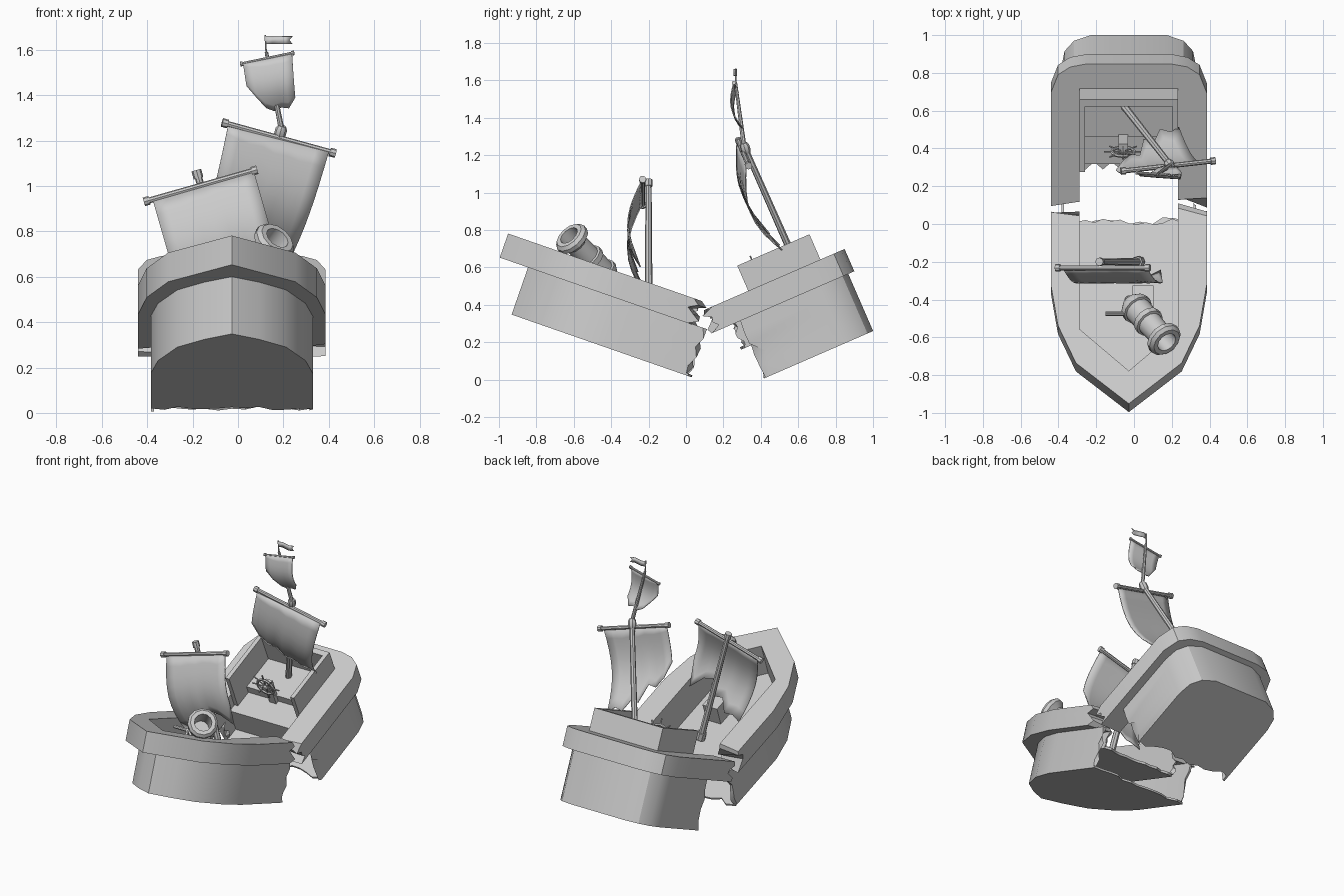
import bpy, bmesh, math, random
from mathutils import Matrix, Vector as V

if "Cube" in bpy.data.objects:
    bpy.data.objects.remove(bpy.data.objects["Cube"])
random.seed(4)
CX = -0.0275
BOW = Matrix.Translation((CX, .01, .02)) @ Matrix.Rotation(math.radians(-19.2), 4, 'X')
STERN = Matrix.Translation((CX, .42, .008)) @ Matrix.Rotation(math.radians(23.5), 4, 'X')
I = Matrix.Identity(4)

def make(name, verts, faces, M=I):
    me = bpy.data.meshes.new(name)
    me.from_pydata([tuple(v) for v in verts], [], faces)
    bm = bmesh.new(); bm.from_mesh(me)
    bmesh.ops.recalc_face_normals(bm, faces=bm.faces)
    bm.to_mesh(me); bm.free()
    ob = bpy.data.objects.new(name, me)
    bpy.context.collection.objects.link(ob)
    ob.matrix_world = M
    return ob

def loft(name, rings, M=I):
    n = len(rings[0])
    faces = [(k*n+i, k*n+(i+1) % n, (k+1)*n+(i+1) % n, (k+1)*n+i)
             for k in range(len(rings)-1) for i in range(n)]
    faces += [tuple(range(n)), tuple(range((len(rings)-1)*n, len(rings)*n))]
    return make(name, [p for r in rings for p in r], faces, M)

def full(half):
    return half + [(-x, y) for x, y in reversed(half) if x > 0]

def band(name, M, outer, inner, z0, z1, jag=0, levels=5):
    """U-shaped wall whose two open ends are broken off raggedly."""
    o, i = full(outer), full(inner)[::-1]
    rings = []
    for k in range(levels+1):
        z = z0 + (z1-z0)*k/levels
        ring = [V((x, y, z)) for x, y in o + i]
        for e in (0, len(o)-1, len(o), len(o)+len(i)-1):
            ring[e].y += random.uniform(-jag, jag)
        rings.append(ring)
    return loft(name, rings, M)

def slab(name, M, half, z0, z1, jag=0, n=12):
    """Flat floor with a splintered open edge."""
    x0, y0 = half[0]
    pts = full(half) + [(-x0 + 2*x0*k/n, y0 + random.uniform(-jag, jag)) for k in range(1, n)]
    return loft(name, [[(x, y, z) for x, y in pts] for z in (z0, z1)], M)

def box(name, M, x, y, z):
    return loft(name, [[(a, b, c) for a, b in ((x[0], y[0]), (x[1], y[0]), (x[1], y[1]), (x[0], y[1]))]
                       for c in z], M)

def turned(name, a, b, prof, sides=8, M=I):
    """Lathe a (radius, fraction) profile along the axis a-b."""
    a, b = V(a), V(b)
    q = (b-a).to_track_quat('Z', 'Y')
    rings = [[a + (b-a)*t + q @ V((r*math.cos(2*math.pi*s/sides), r*math.sin(2*math.pi*s/sides), 0))
              for s in range(sides)] for r, t in prof]
    return loft(name, rings, M)

def rod(name, a, b, r1, r2=None, sides=8, M=I):
    return turned(name, a, b, [(r1, 0), (r2 or r1, 1)], sides, M)

def yard(name, a, b, r):
    turned(name, a, b, [(r*1.5, 0), (r*1.5, .05), (r, .05), (r, .95), (r*1.5, .95), (r*1.5, 1)])

def sail(name, tl, tr, down, bulge, drops, taper=1.0, rows=8):
    tl, tr, down = V(tl), V(tr), V(down)
    n = (tr-tl).cross(down).normalized()
    if n.y > 0: n = -n
    mid, c = (tl+tr)/2, len(drops)
    verts = []
    for j in range(rows+1):
        for k, d in enumerate(drops):
            t = d*j/rows
            verts.append(mid + (tr-tl)*(k/(c-1)-.5)*(1+(taper-1)*t) + down*t + n*bulge*math.sin(math.pi*t*.95))
    faces = [(j*c+k, j*c+k+1, (j+1)*c+k+1, (j+1)*c+k) for j in range(rows) for k in range(c-1)]
    ob = make(name, verts, faces)
    ob.modifiers.new('thickness', 'SOLIDIFY').thickness = .006
    return ob

def start(y, half):
    return [(half[0][0], y)] + half

def shrink(half, d):
    return [(max(x-d, 0), y) for x, y in half]

# bow half: hull shell, bottom, rail, well and deck
hull = [(.357, -.47), (.325, -.64), (.24, -.82), (.12, -.925), (0, -.998)]
hull_in = [(.342, -.46), (.31, -.63), (.225, -.81), (.11, -.91), (0, -.98)]
rail = [(.413, -.49), (.375, -.72), (.28, -.93), (0, -1.158)]
well = [(.26, -.741), (0, -.974)]
band('bow_hull', BOW, start(.0, hull), start(.0, hull_in), 0, .27, .02)
slab('bow_bottom', BOW, start(.0, hull), 0, .012, .025)
band('bow_rail', BOW, start(-.075, rail), start(-.075, well), .267, .403, .05)
band('bow_well_wall', BOW, start(-.05, [(.275, -.745), (0, -.99)]), start(-.05, well), .17, .27, .02)
slab('bow_deck', BOW, start(-.06, [(.275, -.745), (0, -.99)]), .16, .175, .02)

# stern half
hull = [(.357, .45), (.34, .54), (.29, .6), (.2, .633)]
hull_in = [(.342, .445), (.325, .53), (.28, .585), (.195, .618)]
rail = [(.413, .50), (.375, .605), (.31, .65), (.22, .668)]
well = [(.26, .50), (0, .50)]
band('stern_hull', STERN, start(.03, hull), start(.03, hull_in), 0, .335, .035)
slab('stern_bottom', STERN, start(.03, hull), 0, .012, .025)
band('stern_rail', STERN, start(-.14, rail), start(-.14, well), .333, .463, .04)
band('stern_well_wall', STERN, start(-.03, [(.275, .52), (0, .52)]), start(-.03, well), .2, .335, .02)
slab('stern_deck', STERN, start(-.03, [(.275, .51), (0, .51)]), .19, .205, .025)

# raised quarterdeck: parapet and two steps
band('quarterdeck_wall', STERN, [(.26, .106), (.26, .527), (0, .527)],
     [(.232, .106), (.232, .487), (0, .487)], .33, .61, 0, 1)
box('quarterdeck_step', STERN, (-.258, .258), (.05, .5), (.2, .37))
box('quarterdeck_floor', STERN, (-.24, .24), (.23, .5), (.37, .42))

# steering wheel
hub = V((-.03, .19, .53))
bpy.ops.mesh.primitive_torus_add(major_radius=.06, minor_radius=.009, major_segments=16, minor_segments=6)
ring = bpy.context.object
ring.name = 'wheel_rim'
ring.matrix_world = STERN @ Matrix.Translation(hub) @ Matrix.Rotation(math.pi/2, 4, 'X')
for k in range(4):
    d = V((math.cos(k*math.pi/4), 0, math.sin(k*math.pi/4)))*.1
    rod('wheel_spoke', hub-d, hub+d, .005, None, 6, STERN)
rod('wheel_hub', hub-V((0, .02, 0)), hub+V((0, .04, 0)), .016, None, 8, STERN)
box('wheel_stand', STERN, (-.055, -.005), (.205, .24), (.37, .545))

# fore mast, yard and torn sail
rod('fore_mast', (.02, -.2, .32), (-.18, -.2, 1.06), .022, .016)
turned('fore_mast_foot', (.03, -.2, .29), (.015, -.2, .34), [(.03, 0), (.03, 1)])
turned('fore_mast_cap', (-.174, -.2, 1.035), (-.184, -.2, 1.07), [(.022, 0), (.022, 1)])
yard('fore_yard', (-.415, -.232, .93), (.085, -.232, 1.072), .013)
sail('fore_sail', (-.375, -.24, .935), (.07, -.24, 1.065), (.135, .02, -.47), .085,
     [1, .97, 1, .86, .9, .72, .78, .95, .6])

# main mast with topmast, two yards, sails and a flag
rod('main_mast', (-.05, .62, .55), (.19, .315, 1.24), .02, .016)
turned('main_mast_joint', (.18, .325, 1.21), (.195, .308, 1.265), [(.02, 0), (.026, .25), (.026, .75), (.018, 1)])
yard('main_yard', (-.07, .28, 1.28), (.43, .335, 1.143), .013)
sail('main_sail', (-.045, .275, 1.262), (.4, .325, 1.15), (-.14, .205, -.455), .085,
     [.42, .6, .72, .68, .9, .86, 1, .95, 1], .9)
rod('top_mast', (.192, .31, 1.25), (.125, .265, 1.59), .013, .008)
yard('top_yard', (.01, .272, 1.537), (.248, .255, 1.587), .007)
sail('top_sail', (.022, .265, 1.54), (.238, .25, 1.582), (.03, .055, -.23), .04,
     [.4, .65, .9, 1, .95, 1, .8], .9)
rod('flag_pole', (.125, .265, 1.57), (.12, .265, 1.665), .004, None, 6)
xs = [.12, .15, .18, .21, .24]
verts = [(x, .265 + .008*math.sin(i*1.6), z) for z in (1.625, 1.66) for i, x in enumerate(xs)]
verts.append((.225, .265, 1.643))
flag = make('flag', verts, [(i, i+1, i+6, i+5) for i in range(3)] + [(3, 4, 10), (3, 10, 8), (8, 10, 9)])
flag.modifiers.new('thickness', 'SOLIDIFY').thickness = .004

# cannon with bored muzzle, trunnion and carriage
turned('cannon', (-.01, -.42, .54), (.17, -.622, .767),
       [(.02, -.13), (.03, -.09), (.02, -.05), (.055, -.02), (.078, .06), (.085, .1), (.085, .17), (.073, .18),
        (.07, .42), (.08, .43), (.08, .52), (.067, .53), (.062, .82), (.078, .86), (.096, .9),
        (.096, .97), (.08, 1.02), (.055, 1.02), (.05, .6)], 12)
rod('cannon_trunnion', (-.15, -.475, .6), (.14, -.475, .6), .011)
box('cannon_carriage', BOW, (.02, .13), (-.6, -.46), (.17, .3))

# smooth rounded surfaces, keep hard edges
bpy.ops.object.select_all(action='DESELECT')
for ob in bpy.context.scene.objects:
    ob.select_set(True)
    bpy.context.view_layer.objects.active = ob
bpy.ops.object.shade_smooth_by_angle(angle=math.radians(30))
